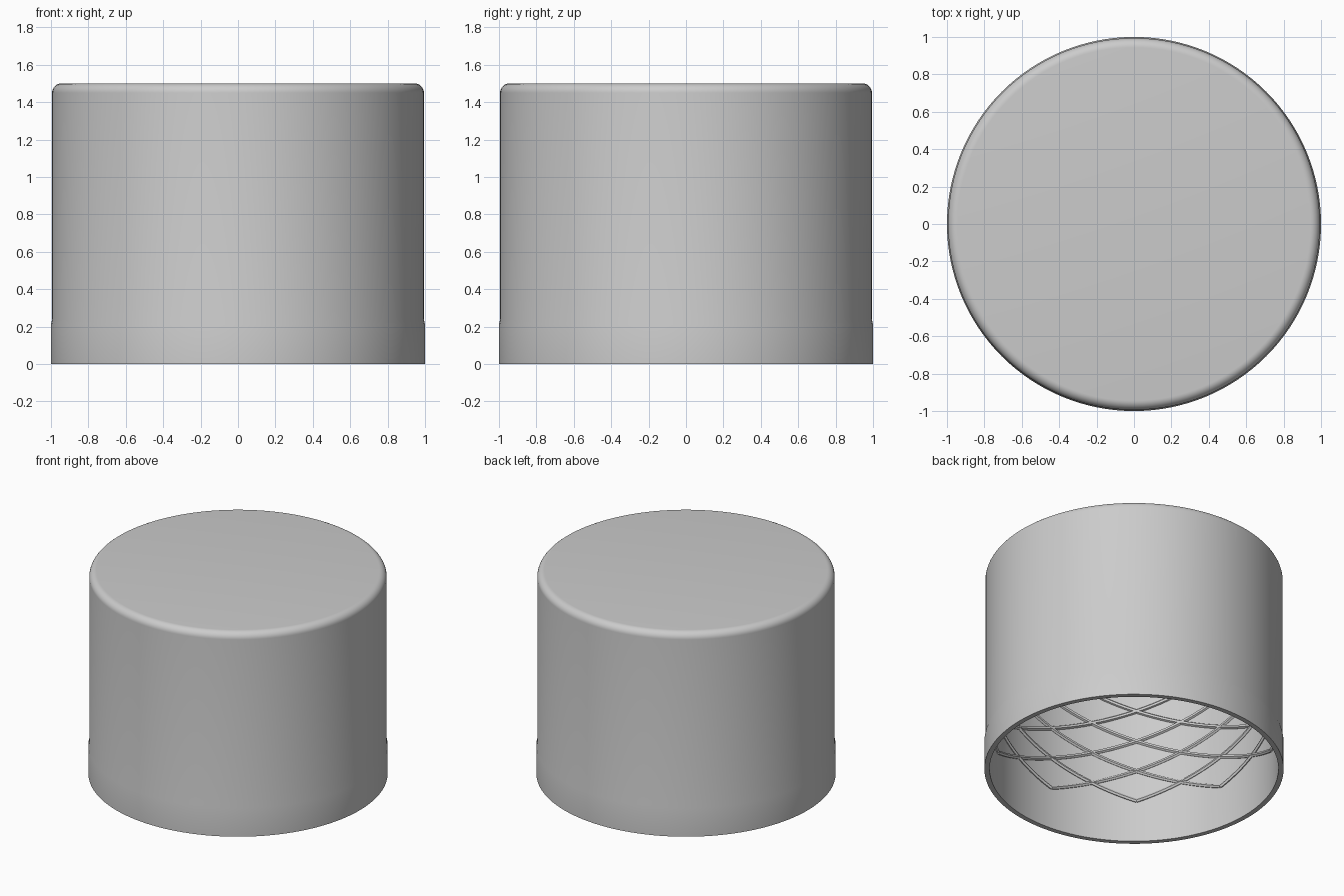
import bpy, bmesh, math

cube = bpy.data.objects.get("Cube")
if cube:
    bpy.data.objects.remove(cube, do_unlink=True)

grey = bpy.data.materials.new("plain grey")
grey.use_nodes = True
grey.diffuse_color = (0.6, 0.6, 0.6, 1)
grey.node_tree.nodes["Principled BSDF"].inputs["Base Color"].default_value = (0.6, 0.6, 0.6, 1)

OUTER, BODY, INNER = 1.0, 0.994, 0.965
HEIGHT, CEILING, FILLET = 1.5, 1.46, 0.05
RIB_START, RIB_COUNT, RIB_PHASE = 0.31, 10, math.radians(13)


def finish(obj, angle):
    """Give the object its colour and smooth shading."""
    obj.data.materials.clear()
    obj.data.materials.append(grey)
    bpy.ops.object.select_all(action="DESELECT")
    obj.select_set(True)
    bpy.context.view_layer.objects.active = obj
    bpy.ops.object.shade_smooth_by_angle(angle=math.radians(angle))


def arc(radius, cx, cz, steps=8):
    """Quarter round from the side to the top."""
    turns = [math.pi / 2 * i / steps for i in range(steps + 1)]
    return [(cx + radius * math.cos(t), cz + radius * math.sin(t)) for t in turns]


# Cap shell: closed top, open bottom, slightly wider skirt at the base
profile = [(0, CEILING)]
profile += arc(0.02, INNER - 0.02, CEILING - 0.02, 4)[::-1]
profile += [(INNER, 0), (OUTER, 0), (OUTER, 0.21), (BODY, 0.24)]
profile += arc(FILLET, BODY - FILLET, HEIGHT - FILLET)
profile += [(0, HEIGHT)]

bm = bmesh.new()
verts = [bm.verts.new((r, 0, z)) for r, z in profile]
edges = [bm.edges.new(pair) for pair in zip(verts, verts[1:])]
bmesh.ops.spin(bm, geom=verts + edges, cent=(0, 0, 0), axis=(0, 0, 1),
               angle=math.tau, steps=128, use_duplicate=False)
bmesh.ops.remove_doubles(bm, verts=bm.verts, dist=0.0001)
bmesh.ops.recalc_face_normals(bm, faces=bm.faces)
mesh = bpy.data.meshes.new("cap_shell")
bm.to_mesh(mesh)
bm.free()
shell = bpy.data.objects.new("cap_shell", mesh)
bpy.context.collection.objects.link(shell)
finish(shell, 30)

# Inner ribs: two opposed sets of half-turn spirals that cross and meet in V tips
curve = bpy.data.curves.new("inner_ribs", "CURVE")
curve.dimensions = "3D"
curve.bevel_depth = 0.015
curve.bevel_resolution = 1
curve.use_fill_caps = True
steps = 60
for i in range(RIB_COUNT):
    for hand in (-1, 1):
        spline = curve.splines.new("POLY")
        spline.points.add(steps)
        for k, point in enumerate(spline.points):
            t = k / steps
            a = RIB_PHASE + math.tau * i / RIB_COUNT + hand * math.pi * t
            z = RIB_START + (CEILING - RIB_START) * t
            point.co = (INNER * math.cos(a), INNER * math.sin(a), z, 1)

ribs = bpy.data.objects.new("inner_ribs", curve)
bpy.context.collection.objects.link(ribs)
bpy.ops.object.select_all(action="DESELECT")
ribs.select_set(True)
bpy.context.view_layer.objects.active = ribs
bpy.ops.object.convert(target="MESH")
finish(bpy.context.view_layer.objects.active, 50)
